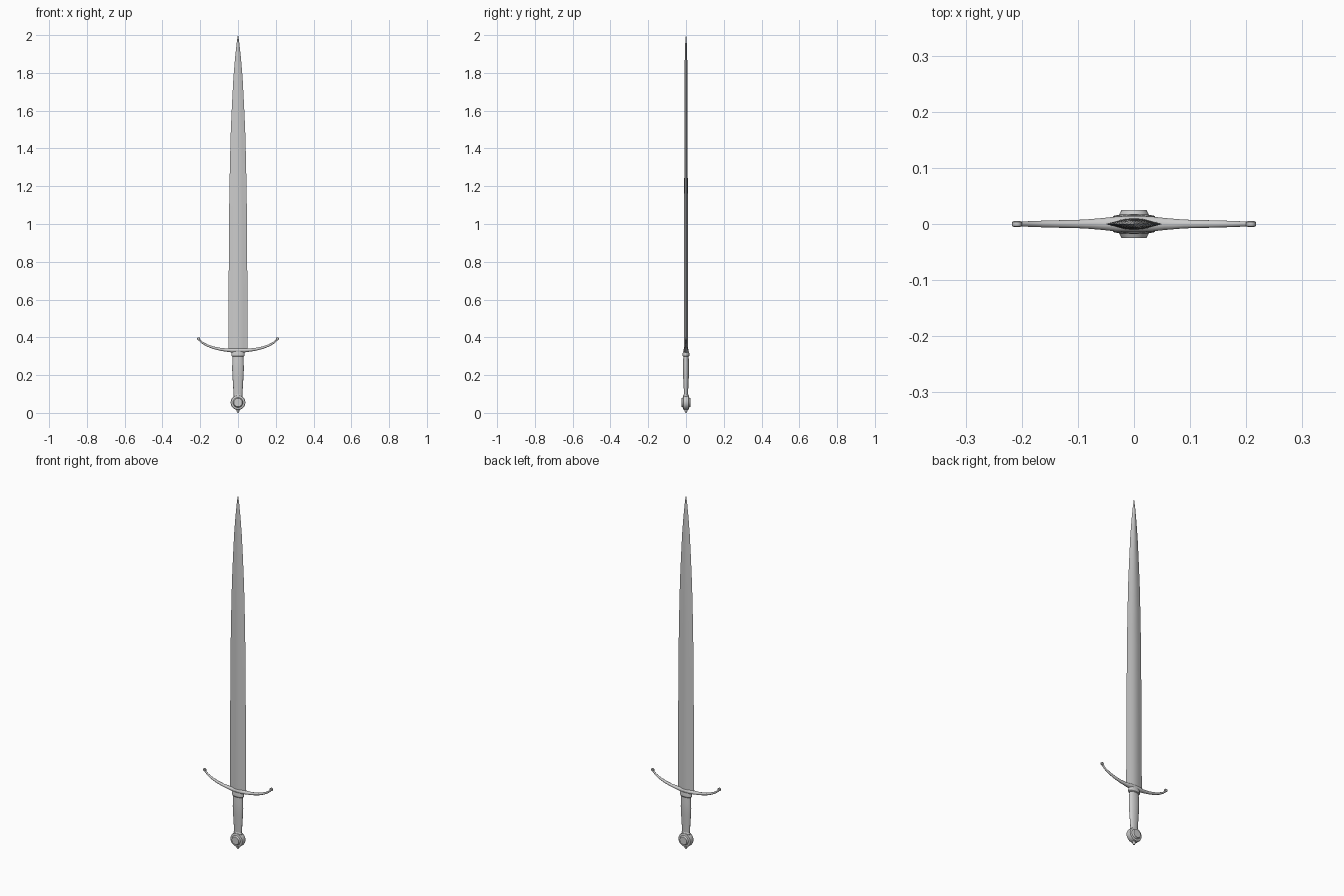
import bpy, bmesh, math
from mathutils import Vector

if "Cube" in bpy.data.objects:
    bpy.data.objects.remove(bpy.data.objects["Cube"])


def loft(name, rings, angle=35):
    """Skin a list of equal-length point rings and cap both ends."""
    bm = bmesh.new()
    loops = [[bm.verts.new(p) for p in ring] for ring in rings]
    n = len(loops[0])
    for a, b in zip(loops, loops[1:]):
        for i in range(n):
            j = (i + 1) % n
            bm.faces.new((a[i], a[j], b[j], b[i]))
    bm.faces.new(loops[0])
    bm.faces.new(loops[-1])
    bmesh.ops.recalc_face_normals(bm, faces=bm.faces)
    me = bpy.data.meshes.new(name)
    bm.to_mesh(me)
    bm.free()
    ob = bpy.data.objects.new(name, me)
    bpy.context.collection.objects.link(ob)
    bpy.ops.object.select_all(action='DESELECT')
    ob.select_set(True)
    bpy.context.view_layer.objects.active = ob
    bpy.ops.object.shade_smooth_by_angle(angle=math.radians(angle))
    return ob


def oval(z, rx, ry, n=24):
    return [(rx * math.cos(math.tau * i / n), ry * math.sin(math.tau * i / n), z) for i in range(n)]


def upright(name, rows, n=24):
    return loft(name, [oval(z, rx, ry, n) for z, rx, ry in rows])


# Blade: flattened diamond section with a softly rounded middle
section = [(1, 0), (.55, .58), (.3, .9), (0, 1), (-.3, .9), (-.55, .58),
           (-1, 0), (-.55, -.58), (-.3, -.9), (0, -1), (.3, -.9), (.55, -.58)]
blade = [(.325, .051, .011), (.6, .050, .0105), (.9, .048, .010), (1.15, .046, .0095),
         (1.35, .042, .009), (1.5, .038, .0085), (1.65, .031, .008), (1.78, .024, .0075),
         (1.88, .0155, .0065), (1.95, .008, .0045), (1.985, .003, .0025), (2.0, .0004, .0004)]
loft("blade", [[(x * w, y * t, z) for x, y in section] for z, w, t in blade], 40)

# Guard: tapered bar swept along an upward arc, mirrored about the centre
arm = [(0, .331, .014, .015), (.03, .331, .012, .014), (.055, .332, .009, .011),
       (.09, .336, .008, .008), (.13, .345, .007, .007), (.165, .358, .006, .006),
       (.19, .372, .005, .005), (.207, .388, .0045, .0048)]
path = [(-x, z, h, d) for x, z, h, d in arm[:0:-1]] + arm
rings = []
for i, (x, z, h, d) in enumerate(path):
    a, b = path[max(i - 1, 0)], path[min(i + 1, len(path) - 1)]
    t = Vector((b[0] - a[0], 0, b[1] - a[1])).normalized()
    up = Vector((-t.z, 0, t.x))
    rings.append([Vector((x, d * math.sin(u), z)) + up * h * math.cos(u)
                  for u in (math.tau * (k + .5) / 12 for k in range(12))])
loft("guard", rings)

# Small rolled scrolls on the guard tips
for side, label in ((-1, "left"), (1, "right")):
    loft("guard_scroll_" + label,
         [[(side * .2085 + r * math.cos(math.tau * k / 16), y, .392 + r * math.sin(math.tau * k / 16))
           for k in range(16)]
          for y, r in ((-.005, .0065), (-.0035, .0085), (.0035, .0085), (.005, .0065))])

# Collar between guard and grip
upright("collar", [(.298, .031, .015), (.302, .035, .018), (.314, .035, .018), (.325, .031, .016)])

# Grip: oval handle with a swollen middle
upright("grip", [(.088, .022, .0105), (.12, .0245, .0115), (.16, .027, .0135), (.2, .0295, .0155),
                 (.235, .031, .0165), (.265, .030, .016), (.29, .0285, .0145), (.302, .028, .014)])
upright("grip_ring", [(.083, .022, .011), (.087, .025, .0135), (.094, .025, .0135), (.098, .022, .011)])

# Pommel: bevelled wheel facing front and back
wheel = [(-.025, .022), (-.0165, .0265), (-.0145, .037), (-.008, .039),
         (.008, .039), (.0145, .037), (.0165, .0265), (.025, .022)]
loft("pommel", [[(r * math.cos(math.tau * k / 32), y, .055 + r * math.sin(math.tau * k / 32))
                 for k in range(32)] for y, r in wheel], 30)

# Rivet under the pommel
upright("pommel_rivet", [(0, .003, .003), (.004, .006, .006), (.012, .008, .008), (.022, .012, .010)], 16)
